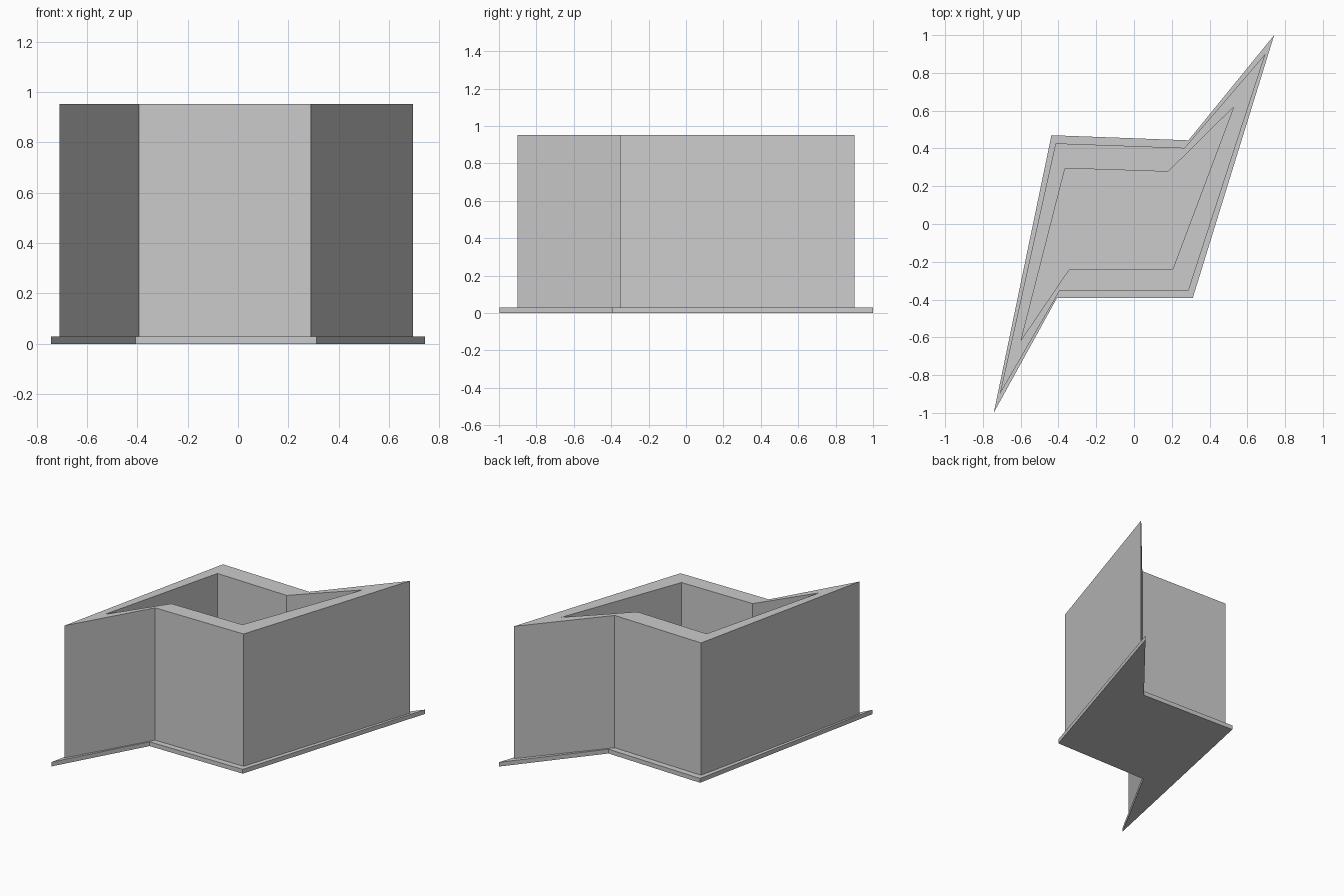
import bpy
import bmesh

cube = bpy.data.objects.get("Cube")
if cube:
    bpy.data.objects.remove(cube, do_unlink=True)

# One flat grey for everything
grey = bpy.data.materials.new("plain grey")
grey.use_nodes = True
grey.diffuse_color = (0.6, 0.6, 0.6, 1)
grey.node_tree.nodes["Principled BSDF"].inputs["Base Color"].default_value = (0.6, 0.6, 0.6, 1)

# Skewed six-cornered outlines, counter-clockwise from the front right tip
BASE = [(-0.742, -0.998), (-0.408, -0.392), (0.311, -0.392),
        (0.742, 1.0), (0.288, 0.443), (-0.437, 0.47)]
OUTER = [(-0.71, -0.9), (-0.393, -0.352), (0.289, -0.352),
         (0.696, 0.902), (0.268, 0.403), (-0.415, 0.427)]
INNER = [(-0.597, -0.613), (-0.345, -0.242), (0.204, -0.242),
         (0.528, 0.62), (0.181, 0.277), (-0.365, 0.295)]
BASE_TOP, WALL_TOP = 0.03, 0.953


def loop(bm, outline, z):
    return [bm.verts.new((x, y, z)) for x, y in outline]


def bridge(bm, a, b):
    for i in range(len(a)):
        j = (i + 1) % len(a)
        bm.faces.new((a[i], a[j], b[j], b[i]))


def finish(bm, name):
    mesh = bpy.data.meshes.new(name)
    bm.to_mesh(mesh)
    bm.free()
    mesh.materials.append(grey)
    obj = bpy.data.objects.new(name, mesh)
    bpy.context.collection.objects.link(obj)
    return obj


# Thin base slab, which also forms the floor of the well
bm = bmesh.new()
low, high = loop(bm, BASE, 0), loop(bm, BASE, BASE_TOP)
bridge(bm, low, high)
bm.faces.new(high)
bm.faces.new(low[::-1])
finish(bm, "base_slab")

# Hollow wall: up the outside, across the rim, down the inside
bm = bmesh.new()
rings = [loop(bm, OUTER, BASE_TOP), loop(bm, OUTER, WALL_TOP),
         loop(bm, INNER, WALL_TOP), loop(bm, INNER, BASE_TOP)]
for a, b in zip(rings, rings[1:]):
    bridge(bm, a, b)
finish(bm, "hollow_wall")
